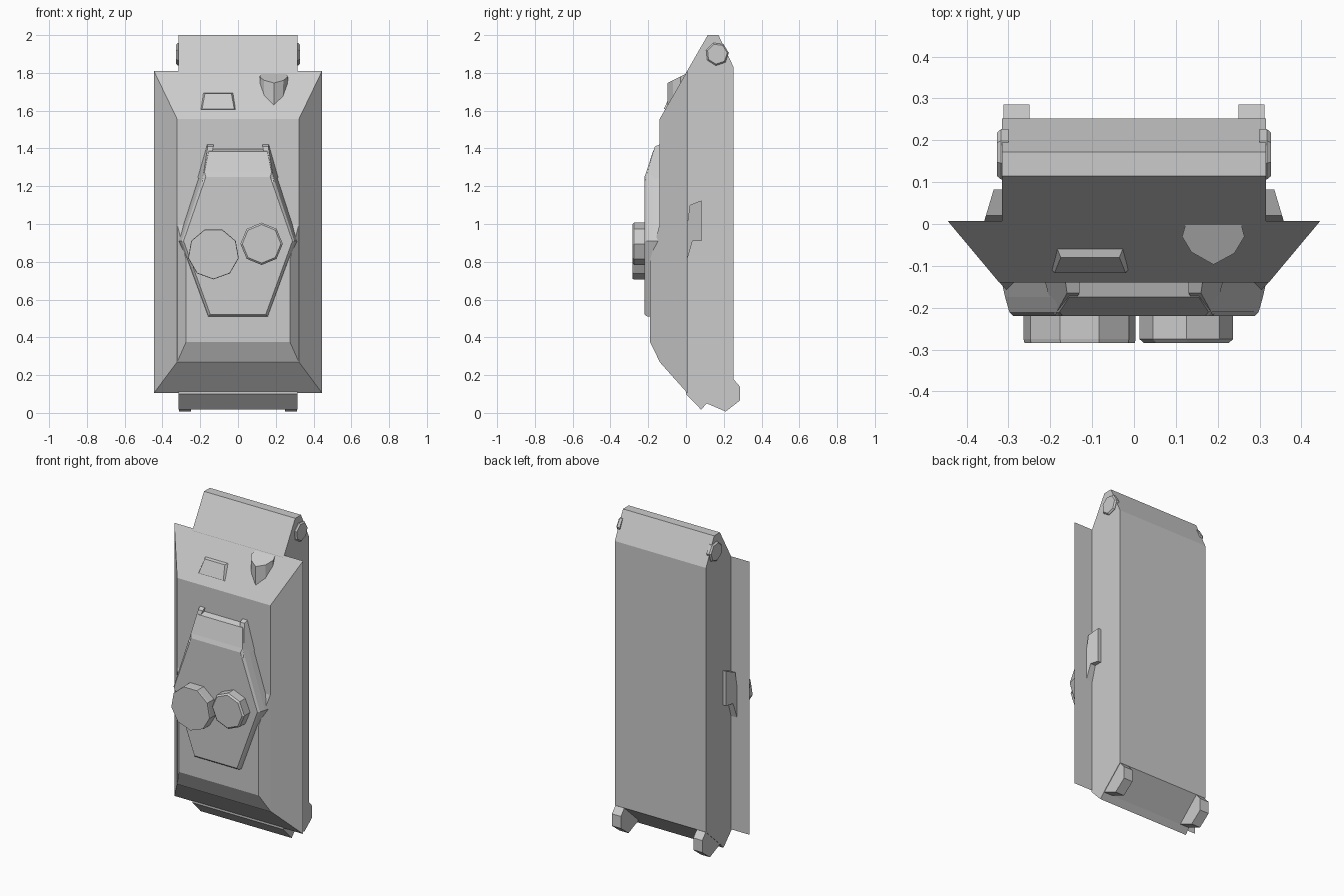
import bpy, bmesh, math


def loft(name, rings, mirror=False):
    """Skin equal-length closed rings and cap both ends."""
    bm = bmesh.new()
    vs = [[bm.verts.new(p) for p in r] for r in rings]
    n = len(rings[0])
    for a, b in zip(vs, vs[1:]):
        for i in range(n):
            j = (i + 1) % n
            bm.faces.new((a[i], a[j], b[j], b[i]))
    bm.faces.new(vs[0])
    bm.faces.new(vs[-1])
    bmesh.ops.recalc_face_normals(bm, faces=bm.faces)
    me = bpy.data.meshes.new(name)
    bm.to_mesh(me)
    bm.free()
    ob = bpy.data.objects.new(name, me)
    bpy.context.collection.objects.link(ob)
    if mirror:
        ob.modifiers.new("mirror", 'MIRROR')
    return ob


def side_prism(name, profile, x0, x1, mirror=False):
    """Extrude a (y, z) profile across x."""
    return loft(name, [[(x, y, z) for y, z in profile] for x in (x0, x1)], mirror)


def rect(y, w, z0, z1):
    return [(-w, y, z0), (w, y, z0), (w, y, z1), (-w, y, z1)]


def ngon(n, r, a0):
    return [(r * math.cos(a0 + math.tau * i / n), r * math.sin(a0 + math.tau * i / n))
            for i in range(n)]


# lower hull tub
side_prism("lower_hull", [(0, 1.80), (0.115, 2.0), (0.172, 2.0), (0.252, 1.83),
                          (0.252, 0.18), (0.11, 0.05), (0.08, 0.017), (0, 0.10)],
           -0.315, 0.315)

# sloped upper hull and raised rear deck
loft("upper_hull", [rect(0.007, 0.445, 0.105, 1.81), rect(-0.14, 0.322, 0.27, 1.555)])
loft("rear_deck", [rect(-0.139, 0.322, 0.27, 1.0), rect(-0.19, 0.275, 0.375, 0.81)])

# rear drive housings
side_prism("drive_housing", [(0.22, 0.21), (0.25, 0.18), (0.285, 0.14), (0.285, 0.065),
                             (0.21, 0.007), (0.11, 0.05)], 0.25, 0.312, True)

# front hubs on the hull sides
loft("front_hub", [[(x, 0.165 + a, 1.90 + b) for a, b in ngon(7, r, 0.1)]
                   for x, r in ((0.30, 0.062), (0.318, 0.062), (0.327, 0.054))], True)

# brackets beneath the side overhang
bracket = [(0.0, 0.79), (0.035, 0.91), (0.083, 0.91), (0.083, 1.125), (0.02, 1.10), (0.0, 0.95)]
loft("side_bracket", [[(0.30, y, z) for y, z in bracket],
                      [(0.36 - 0.3 * y, y, z) for y, z in bracket]], True)


# turret shell: hexagonal plan with sloped front plate
def hexa(y, ft, zt, w, zm, fb, zb):
    return [(-ft, y, zt), (-w, y, zm), (-fb, y, zb), (fb, y, zb), (w, y, zm), (ft, y, zt)]


loft("turret", [hexa(-0.13, 0.16, 1.40, 0.318, 0.91, 0.165, 0.505),
                hexa(-0.175, 0.155, 1.385, 0.308, 0.91, 0.16, 0.508),
                hexa(-0.21, 0.178, 1.275, 0.298, 0.91, 0.153, 0.512),
                hexa(-0.22, 0.17, 1.25, 0.288, 0.91, 0.147, 0.522)])

# cheeks framing the turret front plate
loft("turret_cheek", [
    [(0.165, -0.22, 1.23), (0.13, -0.165, 1.41), (0.13, -0.13, 1.425), (0.165, -0.13, 1.25)],
    [(0.19, -0.22, 1.22), (0.16, -0.165, 1.41), (0.165, -0.13, 1.425), (0.215, -0.13, 1.25)],
], True)

# two roof cupolas with chamfered tops
for name, cx, cz, n, r, chamfer in (("large_cupola", -0.13, 0.843, 9, 0.136, 0.002),
                                    ("small_cupola", 0.125, 0.895, 8, 0.112, 0.01)):
    loft(name, [[(cx + a, y, cz + b) for a, b in ngon(n, q, -math.pi / 2)]
                for y, q in ((-0.20, r), (-0.275, r), (-0.284, r - chamfer))])

# driver's viewing post on the front slope, top tilted forward
post = [(0.125, 0.005), (0.255, 0.005), (0.264, -0.03), (0.24, -0.07),
        (0.19, -0.097), (0.137, -0.067), (0.115, -0.03)]
loft("driver_post", [[(0.19 + (x - 0.19) * 0.93, y, 1.58) for x, y in post],
                     [(x, y, 1.795 + 0.5 * y) for x, y in post]])

# shallow hatch wedge on the front slope
loft("front_hatch", [
    [(-0.20, -0.105, 1.605), (-0.01, -0.105, 1.605), (-0.025, -0.055, 1.695), (-0.185, -0.055, 1.695)],
    [(-0.19, -0.117, 1.61), (-0.02, -0.117, 1.61), (-0.035, -0.08, 1.69), (-0.175, -0.08, 1.69)],
])
